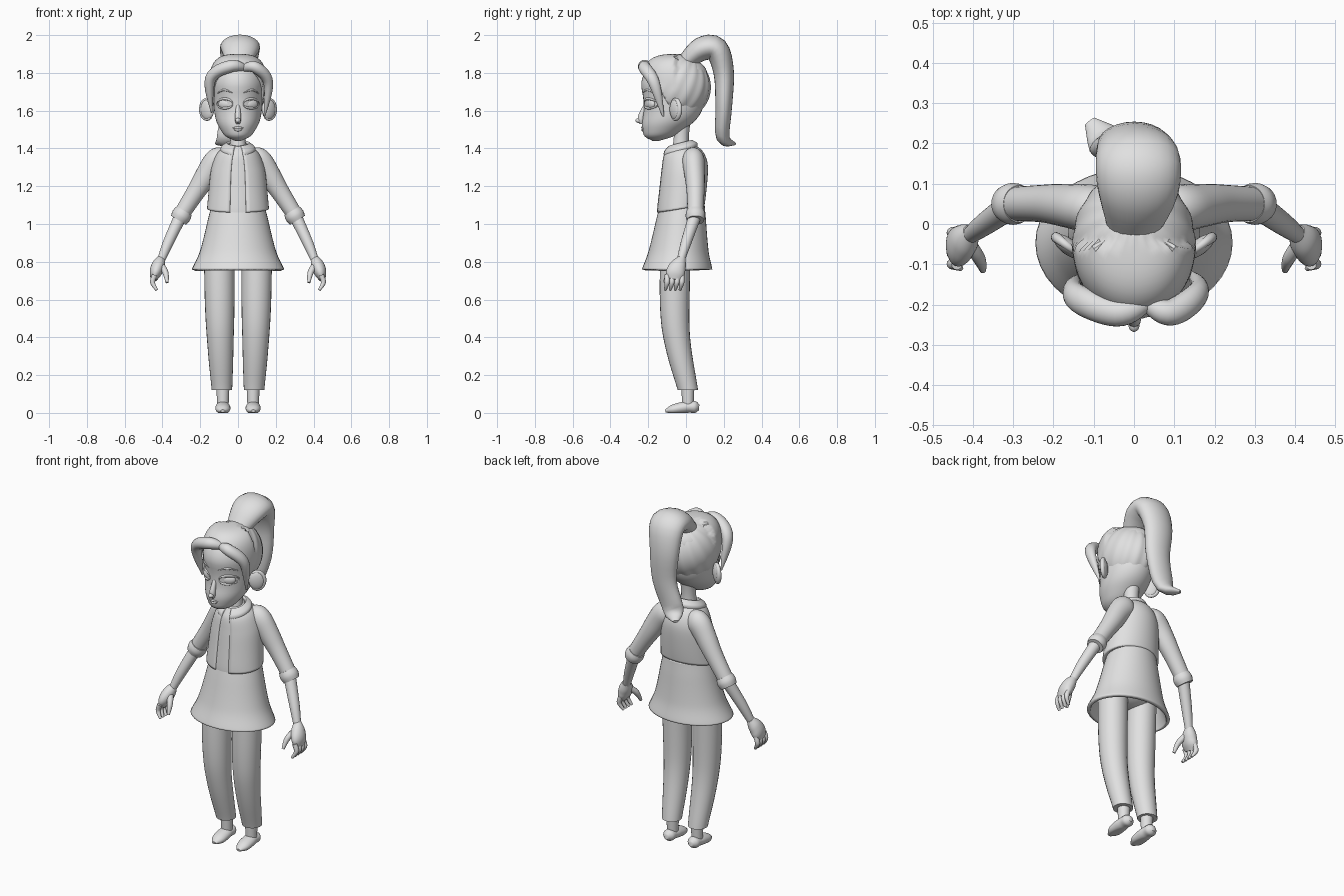
import bpy, bmesh, math
from mathutils import Vector, Matrix

cube = bpy.data.objects.get("Cube")
if cube:
    bpy.data.objects.remove(cube, do_unlink=True)

GREY = (.75, .75, .75, 1)
mat = bpy.data.materials.new("clay grey")
mat.use_nodes = True
mat.diffuse_color = GREY
mat.node_tree.nodes["Principled BSDF"].inputs["Base Color"].default_value = GREY

X, Y, Z = Matrix.Identity(3)
RINGS = 24


def finish(name, bm):
    mesh = bpy.data.meshes.new(name)
    bm.to_mesh(mesh)
    bm.free()
    obj = bpy.data.objects.new(name, mesh)
    bpy.context.collection.objects.link(obj)
    mesh.materials.append(mat)
    bpy.ops.object.select_all(action='DESELECT')
    obj.select_set(True)
    bpy.context.view_layer.objects.active = obj
    bpy.ops.object.shade_smooth_by_angle(angle=math.radians(50))
    return obj


def thicken(obj, amount):
    obj.modifiers.new("thickness", 'SOLIDIFY').thickness = amount


def sample(keys, t):
    """Smooth curve through numbers or vectors, t from start to end."""
    padded = [keys[0], *keys, keys[-1]]
    u = t * (len(keys) - 1)
    i = min(int(u), len(keys) - 2)
    u -= i
    a, b, c, d = padded[i:i + 4]
    return b + ((c - a) * u + (2 * a - 5 * b + 4 * c - d) * u ** 2 + (3 * b - a - 3 * c + d) * u ** 3) / 2


def loft(name, points, widths, depth=(1, 1), ref=X, level=False, sides=24, gap=0, tilt=0, caps=True):
    """Elliptical rings along a curve; depth is the depth to width ratio at both ends."""
    points = [Vector(p) for p in points]
    path = [sample(points, i / RINGS) for i in range(RINGS + 1)]
    bm = bmesh.new()
    rings = []
    for i, centre in enumerate(path):
        t = i / RINGS
        along = Z if level else (path[min(i + 1, RINGS)] - path[max(i - 1, 0)]).normalized()
        side = (ref - along * ref.dot(along)).normalized()
        out = along.cross(side)
        width = sample(widths, t)
        thick = width * (depth[0] + (depth[1] - depth[0]) * t)
        ring = []
        for j in range(sides + bool(gap)):
            angle = gap - math.pi / 2 + 2 * (math.pi - gap) * j / sides
            co = centre + side * width * math.cos(angle) + out * thick * math.sin(angle)
            co.z = max(co.z + tilt * (co.y - centre.y), 0)
            ring.append(bm.verts.new(co))
        rings.append(ring)
    for low, high in zip(rings, rings[1:]):
        for j in range(sides):
            k = (j + 1) % len(low)
            bm.faces.new((low[j], low[k], high[k], high[j]))
    if caps:
        bm.faces.new(rings[0][::-1])
        bm.faces.new(rings[-1])
    return finish(name, bm)


def pair(name, points, widths, **options):
    """The same loft on both sides."""
    for side, sign in (("left", 1), ("right", -1)):
        loft(f"{side}_{name}", [(sign * x, y, z) for x, y, z in points], widths, **options)


def ball(name, centre, radii, turn=0):
    bm = bmesh.new()
    bmesh.ops.create_uvsphere(bm, u_segments=24, v_segments=16, radius=1)
    place = Matrix.LocRotScale(Vector(centre), Matrix.Rotation(turn, 3, 'Z'), Vector(radii))
    bmesh.ops.transform(bm, matrix=place, verts=bm.verts)
    finish(name, bm)


# Tunic, shirt and open jacket
skirt = loft("tunic_skirt", [(0, -.047, .76), (0, -.02, 1.1)], [.245, .2, .165, .14],
             depth=(.76, .85), level=True, sides=40, caps=False)
thicken(skirt, .02)
ball("hips", (0, -.045, .9), (.16, .12, .1))
torso = [(0, -.03, 1.08), (0, -.01, 1.3), (0, -.03, 1.42)]
girth = [.164, .155, .14, .11, .06]
loft("shirt", torso, [w * .95 for w in girth], depth=(.78, 1), level=True, tilt=.15)
jacket = loft("jacket", torso, girth, depth=(.78, 1), level=True, sides=40, gap=.27, tilt=.15, caps=False)
thicken(jacket, .012)
collar = loft("collar", [(0, -.03, 1.38), (0, -.03, 1.43)], [.09, .09, .06],
              level=True, sides=40, gap=.3, tilt=.25, caps=False)
thicken(collar, .015)

# Neck and head
loft("neck", [(0, -.03, 1.36), (0, -.02, 1.55)], [.05, .04, .045], level=True)
head = loft("head", [(0, -.16, 1.44), (0, -.12, 1.5), (0, -.07, 1.6), (0, -.06, 1.75), (0, -.04, 1.88)],
            [.015, .065, .093, .115, .126, .132, .14, .12, .06], depth=(1.15, 1.3), level=True, sides=40)
bpy.context.view_layer.update()


def on_face(x, z):
    return head.ray_cast(Vector((x, -1, z)), Y)[1]


def ridge(name, outline, width):
    """A fold of skin tapering along points on the face."""
    loft(name, [on_face(x, z) for x, z in outline], [width / 3, width, width / 3], ref=Y, sides=12)


# Nose and mouth
loft("nose", [(0, -.21, 1.64), (0, -.237, 1.57), (0, -.235, 1.53)], [.008, .014, .017, .01])
ball("nose_tip", (0, -.25, 1.548), (.014, .018, .013))
ridge("upper_lip", [(-.03, 1.507), (-.012, 1.51), (.012, 1.51), (.03, 1.507)], .006)
ridge("lower_lip", [(-.025, 1.503), (0, 1.497), (.025, 1.503)], .007)

for side, sign in (("left", 1), ("right", -1)):
    # Eyes with lids, and brows
    ball(f"{side}_eye", on_face(sign * .07, 1.635) + Y * .012, (.038, .017, .026), sign * .5)
    for lid, height in (("upper", .028), ("lower", -.022)):
        arc = [math.pi * i / 6 for i in range(7)]
        ridge(f"{side}_{lid}_lid", [(sign * (.07 - .042 * math.cos(a)), 1.635 + height * math.sin(a))
                                    for a in arc], .007)
    ridge(f"{side}_brow", [(sign * .03, 1.695), (sign * .075, 1.71), (sign * .11, 1.69)], .006)
    # Ears with a raised rim
    middle = Vector((sign * .163, -.056, 1.607))
    outward = Vector((sign * .8, .6, 0))
    ball(f"{side}_ear", middle, (.044, .02, .056), sign * math.atan2(.6, .8))
    rim = [middle + outward * .038 * math.cos(a) + Z * .052 * math.sin(a)
           for a in [(i / 6 - 1) * 2.2 for i in range(13)]]
    loft(f"{side}_ear_rim", rim, [.008, .013, .008], ref=outward.cross(Z), sides=12)

# Sleeves, cuffs and arms
pair("sleeve", [(.05, .035, 1.36), (.12, .04, 1.325), (.21, .05, 1.19), (.3, .05, 1.05)],
     [.03, .058, .054, .046, .042], depth=(1.2, 1), ref=Y)
pair("cuff", [(.285, .05, 1.07), (.315, .05, 1.02)], [.046, .052, .046], ref=Y)
pair("forearm", [(.3, .05, 1.05), (.37, 0, .9), (.41, -.03, .8)], [.034, .028, .02], ref=Y)

# Hands
pair("palm", [(.405, -.02, .82), (.43, -.05, .76), (.447, -.065, .705)], [.02, .042, .05, .035],
     depth=(1, .45), ref=Y)
for i, finger in enumerate(("index", "middle", "ring", "little")):
    y = -.1 + .026 * i
    pair(f"{finger}_finger", [(.44, y, .73), (.452, y, .69), (.43, y - .01, .65)],
         [.014, .013, .007], ref=Y, sides=12)
pair("thumb", [(.415, -.04, .79), (.385, -.085, .745), (.375, -.115, .69)], [.018, .016, .008], ref=Y, sides=12)

# Trousers, ankles and shoes
pair("trouser_leg", [(.085, .01, .12), (.095, -.055, .45), (.1, -.055, .9)], [.054, .067, .079, .08], level=True)
pair("ankle", [(.08, .01, .03), (.08, .01, .15)], [.03, .035])
pair("shoe", [(.08, .07, .03), (.08, 0, .03), (.08, -.11, .01)], [.015, .034, .036, .04, .036, .012],
     depth=(1, .6))

# Combed-back hair cap, fuller above the forehead and grooved towards the ponytail
bm = bmesh.new()
bmesh.ops.create_uvsphere(bm, u_segments=96, v_segments=32, radius=1)
lean = Matrix.Rotation(-.45, 3, 'X')
for v in bm.verts:
    groove = .012 * v.co.xy.length * math.cos(16 * math.atan2(v.co.y, v.co.x))
    d = lean @ v.co * (1 + groove)
    if d.y < 0 < d.z:
        d /= sum(abs(c) ** 3 for c in (math.hypot(d.x, d.y), d.z)) ** (1 / 3)
    v.co = Vector((d.x * .153, d.y * .182 - .052, d.z * .175 + 1.725))
bmesh.ops.bisect_plane(bm, geom=bm.verts[:] + bm.edges[:] + bm.faces[:], plane_co=(0, -.21, 1.83),
                       plane_no=(0, -.86, -.51), clear_outer=True)
thicken(finish("hair_cap", bm), .012)

# Front locks swept from the parting
loft("right_front_lock", [(.045, -.19, 1.825), (-.04, -.22, 1.835), (-.145, -.18, 1.77), (-.14, -.13, 1.59)],
     [.014, .032, .036, .03, .005], depth=(1, .8), ref=Y)
loft("left_front_lock", [(.02, -.19, 1.82), (.09, -.22, 1.83), (.16, -.17, 1.75), (.14, -.12, 1.57)],
     [.014, .03, .034, .026, .005], depth=(1, .8), ref=Y)

# Ponytail
loft("ponytail", [(0, 0, 1.86), (.01, .08, 1.925), (.01, .16, 1.925), (0, .2, 1.8), (0, .2, 1.62),
                  (-.055, .195, 1.46), (-.11, .255, 1.425)],
     [.07, .1, .105, .09, .075, .062, .015], depth=(.65, .55))
